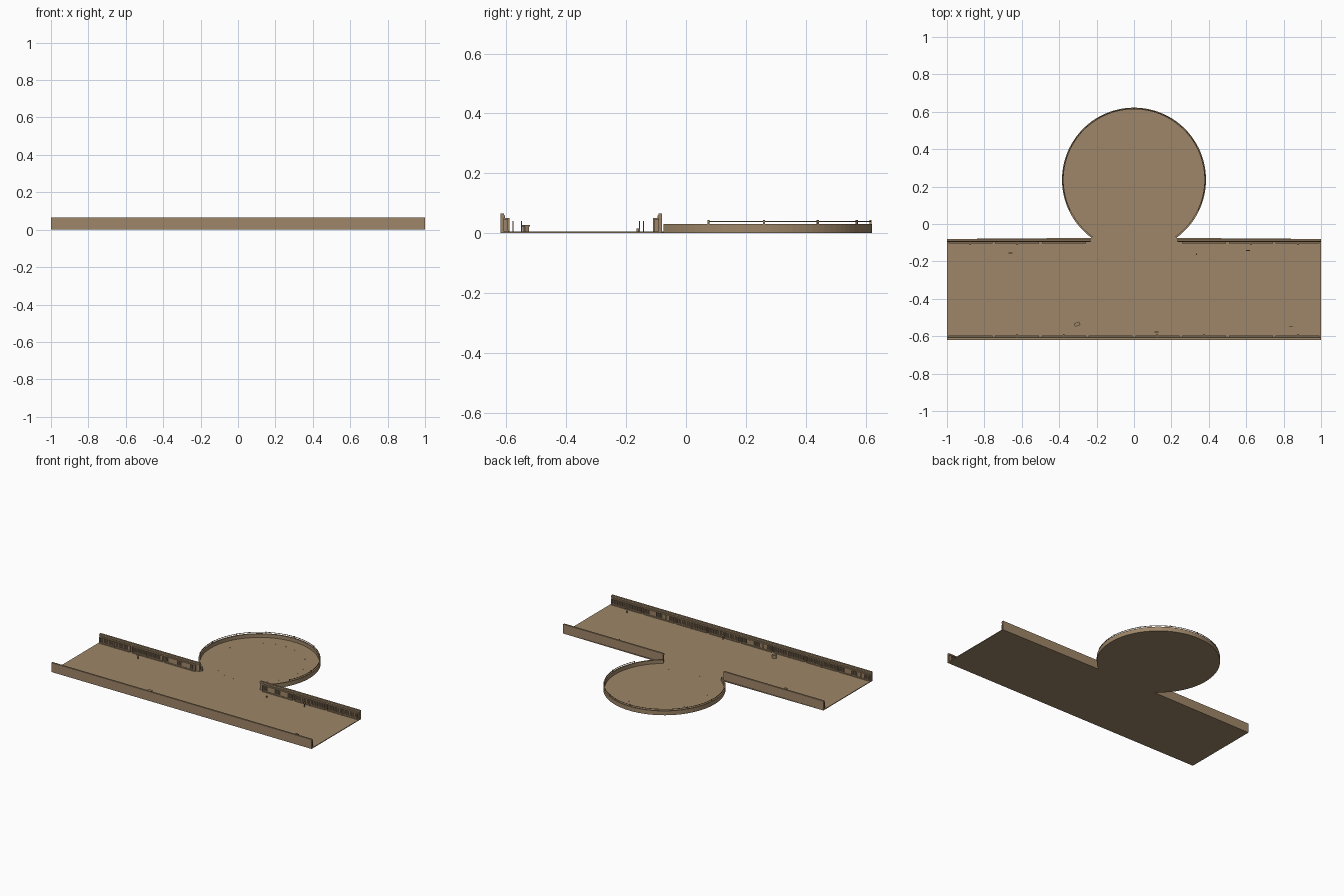
import bpy, bmesh, math
from mathutils import Matrix, Vector

old = bpy.data.objects.get("Cube")
if old:
    bpy.data.objects.remove(old, do_unlink=True)

stone = bpy.data.materials.new("tan stone")
stone.use_nodes = True
colour = (0.345, 0.24, 0.14, 1)
stone.diffuse_color = colour
stone.node_tree.nodes["Principled BSDF"].inputs["Base Color"].default_value = colour

RADIUS, CENTRE_Y = 0.385, 0.237
FLOOR = 0.005


def finish(bm, name):
    bmesh.ops.recalc_face_normals(bm, faces=bm.faces)
    mesh = bpy.data.meshes.new(name)
    bm.to_mesh(mesh)
    bm.free()
    mesh.materials.append(stone)
    obj = bpy.data.objects.new(name, mesh)
    bpy.context.collection.objects.link(obj)
    return obj


def box(bm, x, y, z, turn=0):
    """Add a box from (min, max) ranges, turned about its own vertical axis."""
    mid = Vector([(a + b) / 2 for a, b in (x, y, z)])
    size = [b - a for a, b in (x, y, z)]
    bmesh.ops.create_cube(bm, size=1, matrix=Matrix.Translation(mid)
                          @ Matrix.Rotation(turn, 4, 'Z') @ Matrix.Diagonal((*size, 1)))


def ring_point(radius, degrees, z):
    a = math.radians(degrees)
    return Vector((radius * math.cos(a), CENTRE_Y + radius * math.sin(a), z))


def sweep_arc(name, inner, outer, low, high, start, end, steps):
    """Sweep a rectangular section around the round court."""
    bm = bmesh.new()
    section = [(inner, low), (outer, low), (outer, high), (inner, high)]
    rows = [[bm.verts.new(ring_point(r, start + (end - start) * i / steps, z))
             for r, z in section] for i in range(steps + 1)]
    for a, b in zip(rows, rows[1:]):
        for k in range(4):
            bm.faces.new((a[k], a[(k + 1) % 4], b[(k + 1) % 4], b[k]))
    bm.faces.new(rows[0])
    bm.faces.new(rows[-1])
    return finish(bm, name)


# Floor: one keyhole outline, a long street opening into a round court
bm = bmesh.new()
outline = [(-1, -0.08), (-1, -0.62), (1, -0.62), (1, -0.08)]
outline += [ring_point(RADIUS, -54 + 288 * i / 72, 0).xy for i in range(73)]
base = bm.faces.new([bm.verts.new((p[0], p[1], 0)) for p in outline])
top = bmesh.ops.extrude_face_region(bm, geom=[base])["geom"]
bmesh.ops.translate(bm, vec=(0, 0, FLOOR),
                    verts=[v for v in top if isinstance(v, bmesh.types.BMVert)])
finish(bm, "floor")

# Low parapet of the round court with a thin rail on posts
sweep_arc("court_parapet", 0.376, RADIUS, 0, 0.03, -54, 234, 80)
sweep_arc("court_rail", 0.379, 0.382, 0.038, 0.041, -25.2, 205.2, 64)
bm = bmesh.new()
for k in range(-4, 5):
    p = ring_point(0.38, 90 + 28.8 * k, 0)
    box(bm, (p.x - .003, p.x + .003), (p.y - .003, p.y + .003), (0.028, 0.044),
        math.radians(28.8 * k))
finish(bm, "rail_posts")

# Small studs set in the court floor
bm = bmesh.new()
for k in range(24):
    p = ring_point(0.29, 15 * k, 0)
    box(bm, (p.x - .002, p.x + .002), (p.y - .002, p.y + .002), (FLOOR, FLOOR + .001))
finish(bm, "floor_studs")


def street_wall(name, x0, x1, outer, inward):
    """Tall boundary wall with a coping lip on the street side."""
    bm = bmesh.new()
    profile = [(0, 0), (0.012, 0), (0.012, 0.05), (0.016, 0.052),
               (0.016, 0.057), (0.012, 0.062), (0.012, 0.065), (0, 0.065)]
    face = bm.faces.new([bm.verts.new((x0, outer + inward * d, z)) for d, z in profile])
    ends = bmesh.ops.extrude_face_region(bm, geom=[face])["geom"]
    bmesh.ops.translate(bm, vec=(x1 - x0, 0, 0),
                        verts=[v for v in ends if isinstance(v, bmesh.types.BMVert)])
    finish(bm, name)


def wall_panel(name, x, outer, inward, leaves):
    """Barred bay: sill, header, jambs, bars and either open leaves or a pier."""
    bm = bmesh.new()

    def part(xa, xb, da, db, za, zb, turn=0):
        box(bm, (xa, xb), sorted((outer + inward * da, outer + inward * db)),
            (za, zb), turn)
    half = 0.115
    part(x - half, x + half, 0.011, 0.027, FLOOR, 0.011)
    part(x - half, x + half, 0.011, 0.024, 0.043, 0.047)
    for s in (-1, 1):
        part(x + s * half - .003, x + s * half + .003, 0.011, 0.025, FLOOR, 0.047)
    for i in range(-8, 9):
        part(x + i * .0128 - .0022, x + i * .0128 + .0022, 0.012, 0.019, 0.01, 0.044)
    if leaves:
        for s in (-1, 1):
            for k in (-1, 1):
                mid = x + s * 0.05 + k * 0.016
                part(mid - .015, mid + .015, 0.0205, 0.0225, 0.011, 0.043, -0.14 * inward)
    else:
        part(x - .004, x + .004, 0.012, 0.031, FLOOR, 0.05)
    finish(bm, name)


street_wall("front_wall", -1, 1, -0.62, 1)
street_wall("back_wall_right", -1, -0.232, -0.08, -1)
street_wall("back_wall_left", 0.232, 1, -0.08, -1)
for i in range(8):
    x = -0.875 + 0.25 * i
    wall_panel("front_bay", x, -0.62, 1, i in (0, 3, 6))
    if abs(x) > 0.3:
        wall_panel("back_bay", x, -0.08, -1, abs(x) < 0.5)

# Slim street signs
for x, y in ((-0.66, -0.155), (0.61, -0.142), (0.12, -0.578), (0.84, -0.55)):
    bm = bmesh.new()
    box(bm, (x - .002, x + .002), (y - .002, y + .002), (FLOOR, 0.041))
    box(bm, (x - .011, x + .011), (y - .002, y + .002), (0.028, 0.037))
    finish(bm, "street_sign")

# Small crate, its lid and a short bollard
bm = bmesh.new()
box(bm, (-0.317, -0.291), (-0.543, -0.528), (FLOOR, 0.022), 0.35)
box(bm, (-0.319, -0.289), (-0.545, -0.526), (0.022, 0.027), 0.35)
finish(bm, "crate")
bm = bmesh.new()
box(bm, (0.331, 0.338), (-0.166, -0.157), (FLOOR, 0.016))
finish(bm, "bollard")
